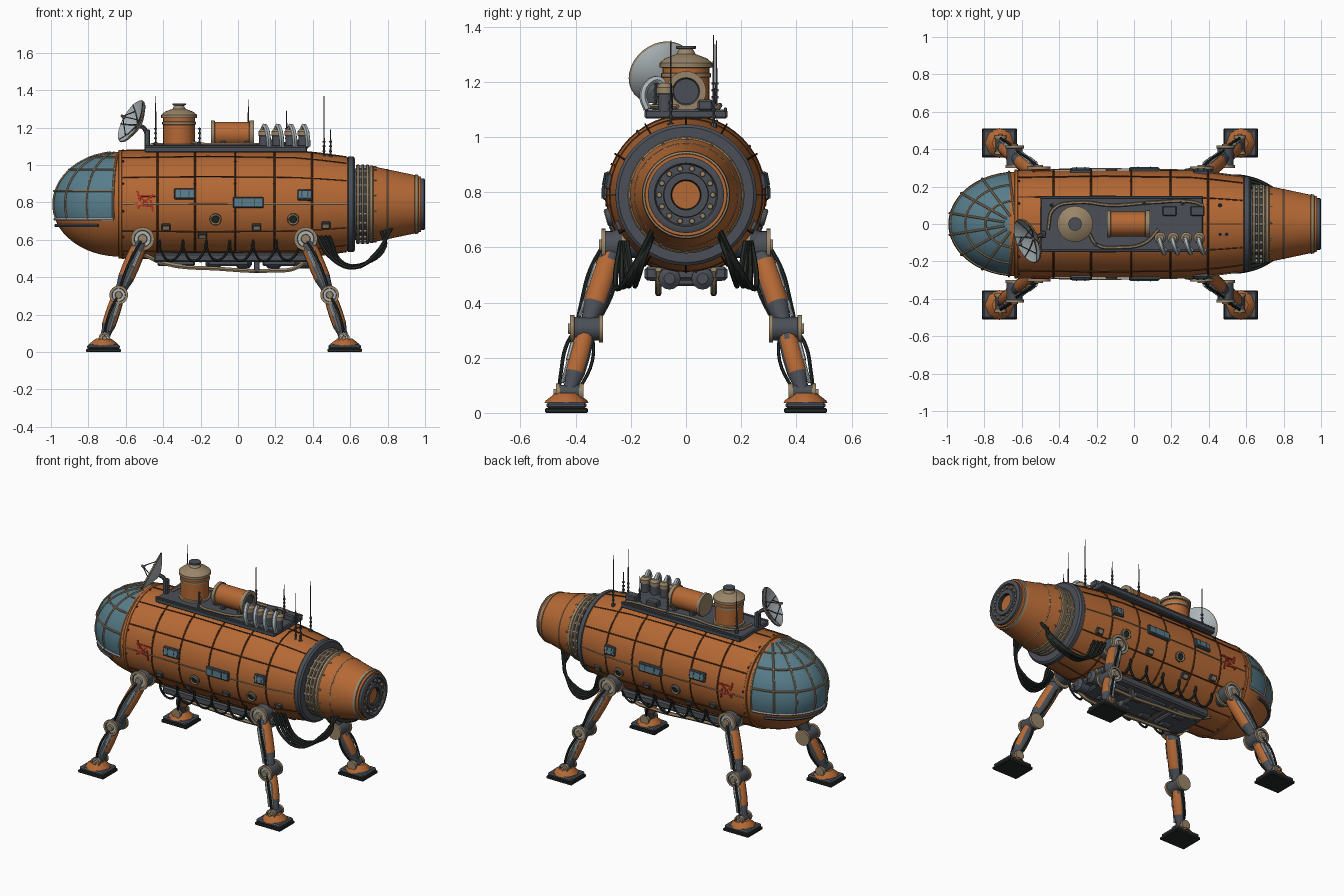
import bpy, bmesh, math, random
from mathutils import Vector, Matrix

if "Cube" in bpy.data.objects:
    bpy.data.objects.remove(bpy.data.objects["Cube"])
random.seed(4)
sin, cos, pi = math.sin, math.cos, math.pi
AX = 0.79  # height of the hull axis

def mat(name, r, g, b):
    m = bpy.data.materials.new(name)
    m.diffuse_color = (r, g, b, 1)
    m.use_nodes = True
    m.node_tree.nodes["Principled BSDF"].inputs["Base Color"].default_value = m.diffuse_color
    return m

ORANGE = mat("rust orange", 0.46, 0.14, 0.035)
GLASS = mat("blue glass", 0.095, 0.205, 0.26)
GREY = mat("dark grey steel", 0.07, 0.08, 0.095)
RUBBER = mat("black rubber", 0.018, 0.024, 0.02)
TAN = mat("tan metal", 0.32, 0.235, 0.14)
LIGHT = mat("pale metal", 0.42, 0.47, 0.49)
RED = mat("red paint", 0.42, 0.03, 0.015)
SEAM = mat("brown seam", 0.10, 0.034, 0.012)

def finish(name, bm, mats):
    bmesh.ops.recalc_face_normals(bm, faces=bm.faces)
    me = bpy.data.meshes.new(name)
    bm.to_mesh(me)
    bm.free()
    for m in mats:
        me.materials.append(m)
    ob = bpy.data.objects.new(name, me)
    bpy.context.collection.objects.link(ob)
    return ob

def lathe(name, prof, mats, loc=(0, 0, 0), axis=(1, 0, 0), seg=32, rule=None):
    """Revolve (height, radius) pairs about an axis; one material per band."""
    mats = mats if isinstance(mats, list) else [mats] * (len(prof) - 1)
    uniq = list(dict.fromkeys(mats))
    q = Vector(axis).to_track_quat('Z', 'Y')
    bm = bmesh.new()
    rings = [[bm.verts.new(Vector(loc) + q @ Vector((r * cos(2 * pi * i / seg), r * sin(2 * pi * i / seg), h)))
              for i in range(seg)] for h, r in prof]
    for k in range(len(prof) - 1):
        for i in range(seg):
            j = (i + 1) % seg
            f = bm.faces.new((rings[k][i], rings[k][j], rings[k + 1][j], rings[k + 1][i]))
            f.material_index = uniq.index(mats[k])
    bm.faces.new(rings[0]).material_index = uniq.index(mats[0])
    bm.faces.new(rings[-1]).material_index = uniq.index(mats[-1])
    ob = finish(name, bm, uniq)
    if rule:
        for p in ob.data.polygons:
            p.material_index = rule(p)
    return ob

def box(name, c, size, m, bevel=0.006, rot=None):
    bm = bmesh.new()
    bmesh.ops.create_cube(bm, size=1, matrix=Matrix.Diagonal((*size, 1)))
    if bevel:
        bmesh.ops.bevel(bm, geom=bm.edges[:], offset=bevel, segments=1, affect='EDGES')
    bm.transform(Matrix.Translation(c) @ (rot or Matrix.Identity(4)))
    return finish(name, bm, [m])

def tube(name, pts, r, m, cyclic=False, res=5):
    cu = bpy.data.curves.new(name, 'CURVE')
    cu.dimensions, cu.bevel_depth, cu.bevel_resolution = '3D', r, 1
    cu.resolution_u, cu.use_fill_caps = res, True
    s = cu.splines.new('BEZIER')
    s.bezier_points.add(len(pts) - 1)
    for p, co in zip(s.bezier_points, pts):
        p.co, p.handle_left_type, p.handle_right_type = co, 'AUTO', 'AUTO'
    s.use_cyclic_u = cyclic
    cu.materials.append(m)
    ob = bpy.data.objects.new(name, cu)
    bpy.context.collection.objects.link(ob)

def band(name, x, r, w, m, depth=0.012):
    lathe(name, [(x - w, r - depth), (x - w, r - .003), (x - w + .003, r), (x + w - .003, r), (x + w, r - .003), (x + w, r - depth)],
          m, (0, 0, AX), seg=48)

def hull_r(x):
    return .287 if x < .3 else .287 - (x - .3) / .285 * .035

# main hull
lathe("hull", [(-.635, .275), (-.62, .287), (.3, .287), (.585, .252)], ORANGE, (0, 0, AX), seg=64)
for x in (-.43, -.23, -.015, .195, .395):
    band("hull_seam_ring", x, hull_r(x) + .004, .005, SEAM)
band("hull_front_collar", -.63, .291, .01, ORANGE)
for k in range(12):
    a = k * pi / 6
    tube("hull_side_seam", [(x, (hull_r(x) + .001) * cos(a), AX + (hull_r(x) + .001) * sin(a)) for x in (-.62, .3, .58)],
         .0035, TAN if k in (0, 6) else SEAM, res=2)
    for x in (-.615, -.43, -.23, -.015, .195, .395):
        n = Vector((0, cos(a + .13), sin(a + .13)))
        lathe("hull_rivet", [(0, .007), (.008, .004)], SEAM, Vector((x, 0, AX)) + n * hull_r(x), n, 6)

# nose dome: glass above the sill, painted below
bm = bmesh.new()
bmesh.ops.create_uvsphere(bm, u_segments=48, v_segments=32, radius=1)
bm.transform(Matrix.Translation((-.63, 0, AX)) @ Matrix.Diagonal((.363, .28, .28, 1)))
for co, no, clear in (((-.625, 0, 0), (1, 0, 0), True), ((0, 0, .71), (0, 0, 1), False), ((-.665, 0, 0), (1, 0, 0), False)):
    bmesh.ops.bisect_plane(bm, geom=bm.verts[:] + bm.edges[:] + bm.faces[:], plane_co=co, plane_no=no, clear_outer=clear)
for f in bm.faces:
    c = f.calc_center_median()
    f.material_index = 1 if c.z > .71 and c.x < -.665 else 0
finish("nose_dome", bm, [ORANGE, GLASS])

def dome(lon, z, k=1.005):
    s = math.sqrt(max(0, 1 - ((z - AX) / .28) ** 2))
    return (-.63 - .363 * k * s * cos(lon), .28 * k * s * sin(lon), AX + (z - AX) * k)

for z, r, m in ((.71, .008, LIGHT), (.86, .006, TAN), (.975, .006, TAN), (1.04, .006, TAN)):
    tube("nose_frame_level", [dome(math.radians(a), z) for a in range(-84, 85, 12)], r, m, res=2)
for a in (-84, -60, -36, -12, 12, 36, 60, 84):
    tube("nose_frame_rib", [dome(math.radians(a), AX + .28 * sin(math.radians(e))) for e in range(-16, 81, 12)], .006, TAN, res=2)
tube("nose_bumper", [dome(math.radians(a), .68, 1.03) for a in range(-70, 71, 14)], .009, GREY, res=2)

# rear flange, bellows and engine cone
lathe("rear_flange", [(.585, .245), (.59, .256), (.615, .256), (.625, .245), (.625, .2)], GREY, (0, 0, AX), seg=48)
lathe("bellows_core", [(.62, .192), (.72, .192)], GREY, (0, 0, AX), seg=40)
for x in (.642, .667, .692):
    band("bellows_ring", x, .212, .008, TAN, .025)
for k in range(24):
    a = k * pi / 12
    lathe("bellows_link", [(.63, .009), (.7, .009)], LIGHT, (0, .202 * cos(a), AX + .202 * sin(a)), seg=6)
lathe("engine_cone", [(.7, .2), (.705, .208), (.72, .208), (.725, .202), (.945, .156), (.947, .16), (.963, .157), (.965, .15), (.978, .148)],
      [TAN, TAN, TAN, ORANGE, ORANGE, TAN, TAN, ORANGE], (0, 0, AX), seg=48)
band("cone_seam", .8, .189, .004, TAN)
lathe("engine_end", [(.97, .138), (.995, .138), (1, .13), (1, .115), (.985, .11), (.985, .082), (.998, .08), (.998, .055), (.975, .05)],
      [GREY] * 5 + [GREY, GREY, RUBBER], (0, 0, AX), seg=40)
for k in range(14):
    a = k * pi / 7
    lathe("engine_bolt", [(.983, .011), (.997, .009)], TAN, (0, .097 * cos(a), AX + .097 * sin(a)), seg=8)
    a += .2
    lathe("cone_stud", [(.725, .006), (.74, .004)], TAN, (0, .2 * cos(a), AX + .2 * sin(a)), seg=6)

# side windows, portholes, hatches and hanging cables on both sides
def on_hull(x, z, s, out=0):
    r = hull_r(x)
    a = math.asin((z - AX) / r)
    return Vector((x, s * (r + out) * cos(a), AX + (r + out) * sin(a))), Matrix.Rotation(s * a, 4, 'X'), Vector((0, s * cos(a), sin(a)))

for s in (-1, 1):
    for x, z, w, h in ((-.285, .845, .115, .058), (.055, .8, .165, .058), (.357, .838, .08, .058)):
        c, R, n = on_hull(x, z, s, .002)
        box("window_frame", c, (w, .024, h), GREY, .005, R)
        box("window_pane", c + n * .011, (w - .02, .008, h - .02), GLASS, 0, R)
        for k in (-.2, .2):
            box("window_bar", c + n * .013 + Vector((w * k, 0, 0)), (.006, .008, h - .012), GREY, 0, R)
    for x in (-.12, .295):
        c, R, n = on_hull(x, .71, s)
        lathe("porthole", [(-.01, .032), (.012, .032), (.016, .026), (.012, .02), (.008, .018)], [GREY, TAN, TAN, RUBBER], c, n, 20)
    for x, z in ((-.385, .67), (.1, .67), (.47, .68), (-.19, .625)):
        c, R, n = on_hull(x, z, s, .003)
        box("side_hatch", c, (.048, .02, .038), GREY, .004, R)
        box("side_hatch_cover", c + n * .009, (.03, .008, .02), TAN, 0, R)
    for dx, dz, w, t in ((0, 0, .11, .7), (0, 0, .11, -.7), (.01, .03, .09, 0), (-.02, -.02, .08, .15), (.035, -.025, .06, 1.4), (-.035, .03, .05, 1.3)):
        c, R, n = on_hull(-.495 + dx, .805 + dz, s, .002)
        box("worn_paint_stroke", c, (w, .006, .01), RED, 0, R @ Matrix.Rotation(t, 4, 'Y'))
    for k in range(6):
        x = -.42 + .125 * k
        tube("belly_cable", [(x, s * .215, .6), (x + .01, s * .215, .54), (x + .055, s * .195, .485 + .015 * random.random()),
                             (x + .11, s * .2, .53), (x + .125, s * .205, .58)], .007, RUBBER)
    for k in range(4):
        d = k * .022
        tube("rear_hose", [(.42 + d, s * (.235 - d * .3), .62), (.5 + d, s * (.255 - d), .5 - d * .4), (.62 + d, s * (.245 - d), .45 + d * .4),
                           (.74 + d * .7, s * (.19 - d * .6), .53 + d * .5), (.82 - d * .8, s * .12, .665 - d * .3)], .01, RUBBER)

# belly skid
box("belly_plate", (-.04, 0, .505), (.82, .3, .05), GREY, .01)
for x, w in ((-.33, .2), (-.05, .22), (.22, .18)):
    box("belly_module", (x, 0, .477), (w, .2, .035), GREY, .008)
for x in (-.36, -.2, -.04, .12, .28):
    tube("belly_crossbar", [(x, -.13, .487), (x, .13, .487)], .01, TAN, res=1)
    for s in (-1, 1):
        lathe("belly_tank", [(-.045, .02), (-.03, .04), (.03, .04), (.045, .02)], GREY, (x + .07, s * .06, .487), seg=16)
for s in (-1, 1):
    tube("belly_rail", [(-.5, s * .1, .52), (-.4, s * .1, .475), (-.1, s * .1, .445), (.18, s * .1, .435), (.32, s * .1, .455), (.38, s * .1, .52)], .012, TAN)
    box("belly_post", (.1, s * .1, .46), (.03, .02, .07), GREY, .003)

# legs, mirrored about their shared centre
LX = -.074
def disc(name, c, s, half, r):
    f = [(-half, r * .6), (-half, r), (-half + .015, r), (-half + .016, r * .85), (half - .016, r * .85), (half - .015, r), (half, r),
         (half, r * .72), (half - .006, r * .68), (half - .006, r * .4), (half + .008, r * .36), (half + .008, r * .1)]
    lathe(name, f, [TAN, TAN, TAN, GREY, TAN, TAN, TAN, GREY, LIGHT, TAN, TAN], c, (0, s, 0), 24)

for sx in (-1, 1):
    for s in (-1, 1):
        P = lambda dx, y, z: Vector((LX + sx * dx, s * y, z))
        hip, knee, ankle = P(.436, .262, .605), P(.564, .36, .305), P(.64, .422, .075)
        disc("hip_joint", hip, s, .045, .063)
        lathe("hip_mount", [(0, .07), (.1, .05)], GREY, P(.436, .16, .63), (0, s * .95, -.2), 16)
        disc("knee_joint", knee, s, .06, .05)
        disc("ankle_joint", ankle, s, .05, .031)
        for name, a, b, r in (("upper_leg", hip, knee, .043), ("lower_leg", knee, ankle, .037)):
            d = b - a
            L, u = d.length, d.normalized()
            def rule(p, a=a, u=u, L=L):
                t = (p.center - a).dot(u) / L
                return 1 if abs(p.normal.x) > .5 and .1 < t < .72 else 0
            ob = lathe(name, [(0, r * .8), (L * .2, r), (L * .45, r * 1.05), (L * .7, r), (L * .85, r * .75), (L, r * .7)], GREY, a, d, 12)
            ob.data.materials.append(ORANGE)
            for p in ob.data.polygons:
                p.material_index = rule(p)
            out = Vector((0, s, 0))
            for k in (-1, 1):
                o = out * (r * .95) + Vector((k * .014, 0, 0))
                lathe(name + "_piston", [(L * .22, .01), (L * .5, .01), (L * .5, .006), (L * .85, .006)], LIGHT, a + o, d, 8)
            side = Vector((sx, 0, 0))
            tube(name + "_cable", [a + out * .04, a + u * L * .3 + out * .058 + side * .015, a + u * L * .7 + out * .05 + side * .015, b + out * .04],
                 .007, RUBBER)
            tube(name + "_inner_cable", [a - out * .02, a + u * L * .5 - out * .052 - side * .01, b - out * .03], .006, RUBBER)
        foot = P(.645, .433, 0)
        box("foot_sole", foot + Vector((0, 0, .009)), (.185, .155, .018), RUBBER, .004)
        box("foot_pad", foot + Vector((0, 0, .028)), (.175, .145, .024), GREY, .008)
        lathe("foot_cone", [(.035, .08), (.045, .075), (.072, .04)], ORANGE, foot, (0, 0, 1), 8)

# roof deck and its equipment
box("roof_deck", (-.065, 0, 1.083), (.87, .3, .032), GREY, .006)
for s in (-1, 1):
    box("deck_side_rail", (-.065, s * .143, 1.1), (.87, .012, .012), GREY, .002)
lathe("roof_tank", [(1.095, .095), (1.11, .095), (1.112, .085), (1.215, .085), (1.217, .09), (1.23, .09), (1.232, .085), (1.25, .085),
                    (1.252, .096), (1.268, .096), (1.285, .075), (1.3, .035), (1.318, .025), (1.32, .036), (1.33, .036)],
      [TAN, TAN] + [ORANGE] + [TAN] * 3 + [ORANGE] + [TAN] * 5 + [GREY] * 2, (-.315, 0, 0), (0, 0, 1))
lathe("lying_tank", [(-.135, .05), (-.135, .073), (-.115, .073), (-.113, .066), (.07, .066), (.072, .073), (.095, .073), (.095, .05), (.085, .045)],
      [TAN, TAN, TAN, ORANGE, TAN, TAN, TAN, GREY], (-.01, 0, 1.165))
for x in (-.08, .05):
    box("tank_cradle", (x, 0, 1.11), (.03, .12, .04), GREY)
for k in range(4):
    x = .14 + .07 * k
    lathe("exhaust_pot", [(1.09, .027), (1.155, .027), (1.157, .031), (1.18, .031), (1.195, .018)], [GREY, TAN, TAN, TAN], (x, -.075, 0), (0, 0, 1), 16)
    tube("exhaust_pipe", [(x - .005, -.075, 1.18), (x, -.1, 1.207), (x + .012, -.135, 1.195), (x + .022, -.155, 1.15), (x + .025, -.14, 1.1)], .014, LIGHT)
for x in (.19, .34):
    box("deck_box", (x, .07, 1.115), (.075, .055, .04), GREY)
tube("deck_hose", [(-.24, -.05, 1.12), (-.2, -.11, 1.112), (-.08, -.125, 1.11), (.06, -.1, 1.11), (.13, -.03, 1.11)], .009, TAN)
tube("deck_hose_rear", [(-.46, -.03, 1.11), (-.43, .08, 1.11), (-.3, .115, 1.11), (-.12, .1, 1.11), (.1, .115, 1.11), (.3, .12, 1.11), (.37, .1, 1.09)], .009, TAN)
for x, y, top in ((-.44, .1, 1.37), (.055, .11, 1.35), (.26, .11, 1.29), (.46, .1, 1.37), (.495, -.055, 1.19), (-.205, -.11, 1.2), (.46, -.055, 1.35)):
    z0 = 1.02 if x > .4 else 1.09
    lathe("antenna", [(z0, .012), (z0 + .03, .012), (z0 + .032, .005), (z0 + .1, .004), (top, .002)], [GREY] * 4, (x, y, 0), (0, 0, 1), 8)
    for k in range(3):
        lathe("antenna_bead", [(z0 + .05 + .025 * k, .008), (z0 + .058 + .025 * k, .008)], GREY, (x, y, 0), (0, 0, 1), 8)

# dish
n = Vector((-.82, -.35, .45)).normalized()
dc = Vector((-.535, -.075, 1.215))
lathe("dish", [(-.012, .02), (.008, .07), (.036, .122), (.042, .126), (.046, .122), (.018, .07), (.0, .01)],
      [LIGHT, LIGHT, TAN, TAN, LIGHT, LIGHT], dc, n, 32)
e1 = n.orthogonal().normalized()
e2 = n.cross(e1)
for k in range(6):
    d = e1 * cos(k * pi / 3) + e2 * sin(k * pi / 3)
    tube("dish_spoke", [dc + n * .004 + d * .01, dc + n * .02 + d * .07, dc + n * .046 + d * .121], .0035, GREY, res=2)
    if k % 2:
        tube("dish_feed_strut", [dc + n * .03 + d * .08, dc + n * .1], .003, GREY, res=1)
lathe("dish_feed", [(.085, .012), (.11, .006)], TAN, dc, n, 10)
tube("dish_arm", [dc - n * .01, dc - n * .04, (-.485, -.055, 1.16)], .012, GREY)
box("dish_post", (-.485, -.055, 1.13), (.03, .04, .12), GREY)

# curves to meshes, then smooth shading with sharp edges kept
obs = list(bpy.context.scene.objects)
for o in obs:
    o.select_set(o.type == 'CURVE')
bpy.context.view_layer.objects.active = next(o for o in obs if o.type == 'CURVE')
bpy.ops.object.convert(target='MESH')
for o in bpy.context.scene.objects:
    o.select_set(True)
bpy.ops.object.shade_smooth_by_angle(angle=math.radians(35))
